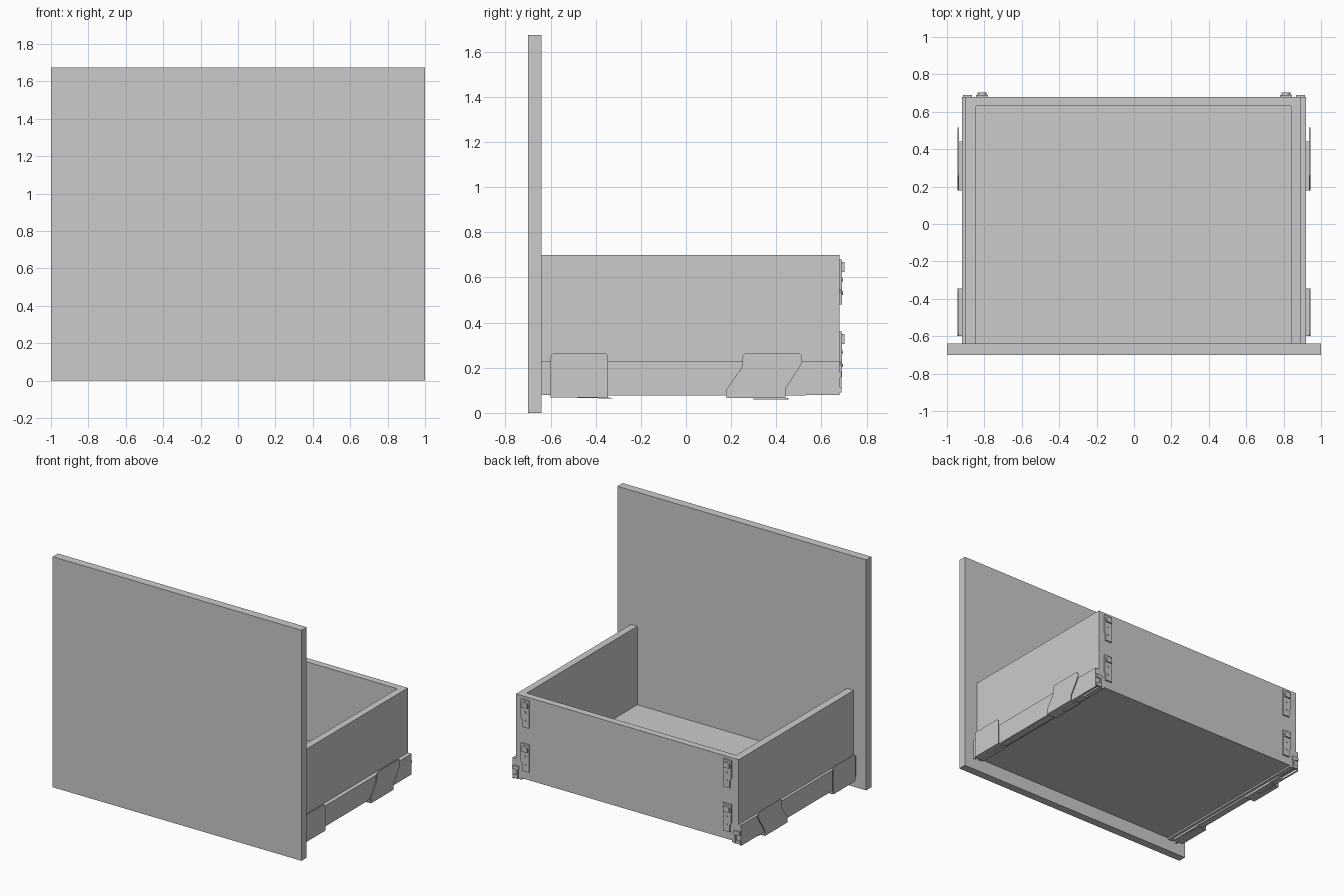
import bpy, bmesh, math

if "Cube" in bpy.data.objects:
    bpy.data.objects.remove(bpy.data.objects["Cube"])


def finish(name, bm):
    bmesh.ops.recalc_face_normals(bm, faces=bm.faces)
    me = bpy.data.meshes.new(name)
    bm.to_mesh(me)
    bm.free()
    ob = bpy.data.objects.new(name, me)
    bpy.context.collection.objects.link(ob)
    return ob


def prism(name, pts, a, b, axis):
    """Extrude a 2D outline from a to b along an axis (x: yz, y: xz, z: xy)."""
    def place(p, t):
        return {'x': (t, p[0], p[1]), 'y': (p[0], t, p[1]), 'z': (p[0], p[1], t)}[axis]
    bm = bmesh.new()
    face = bm.faces.new([bm.verts.new(place(p, a)) for p in pts])
    ext = bmesh.ops.extrude_face_region(bm, geom=[face])
    step = [q - p for p, q in zip(place((0, 0), a), place((0, 0), b))]
    bmesh.ops.translate(bm, vec=step,
                        verts=[v for v in ext['geom'] if isinstance(v, bmesh.types.BMVert)])
    return finish(name, bm)


def box(name, x0, x1, y0, y1, z0, z1):
    return prism(name, [(x0, y0), (x1, y0), (x1, y1), (x0, y1)], z0, z1, 'z')


def mirrored(ob):
    """Mirror a part across the centre plane x = 0."""
    ob.modifiers.new("mirror", 'MIRROR').use_axis = (True, False, False)
    return ob


def arc(cx, cz, r, a0, a1, n=5):
    return [(cx + r * math.cos(math.radians(a0 + (a1 - a0) * i / n)),
             cz + r * math.sin(math.radians(a0 + (a1 - a0) * i / n))) for i in range(n + 1)]


# Tall front panel and drawer box
box("front_panel", -1, 1, -0.70, -0.64, 0, 1.675)
box("left_wall", -0.90, -0.845, -0.64, 0.63, 0.10, 0.70)
box("right_wall", 0.84, 0.89, -0.64, 0.63, 0.10, 0.70)
box("back_wall", -0.90, 0.89, 0.63, 0.68, 0.10, 0.70)
box("floor_panel", -0.85, 0.84, -0.64, 0.63, 0.10, 0.13)

# Slide rails along the lower edge of each side
rail = [(0.885, 0.23), (0.92, 0.23), (0.92, 0.08), (0.91, 0.08), (0.91, 0.10), (0.885, 0.10)]
mirrored(prism("slide_rail", rail, -0.64, 0.68, 'y'))
mirrored(box("inner_runner", 0.845, 0.885, -0.64, 0.68, 0.088, 0.10))
mirrored(box("lower_runner", 0.865, 0.915, -0.60, 0.53, 0.076, 0.092))

# Front mounting plate: upright with a foot folded inward
front = [(-0.60, 0.07), (-0.345, 0.07)] + arc(-0.365, 0.245, 0.02, 0, 90) \
    + arc(-0.58, 0.245, 0.02, 90, 180)
mirrored(prism("front_mount", front, 0.936, 0.943, 'x'))
mirrored(box("front_mount_foot", 0.86, 0.943, -0.60, -0.345, 0.068, 0.075))
mirrored(prism("front_mount_tab", [(-0.52, 0.068), (-0.34, 0.068), (-0.325, 0.062), (-0.35, 0.064)],
               0.87, 0.90, 'x'))

# Rear mounting plate: slanted outline with a folded foot
rear = [(0.18, 0.068), (0.44, 0.068), (0.44, 0.105), (0.505, 0.205), (0.515, 0.225)] \
    + arc(0.495, 0.245, 0.02, 0, 90) + arc(0.27, 0.245, 0.02, 90, 180) \
    + [(0.25, 0.215), (0.243, 0.195), (0.18, 0.105)]
mirrored(prism("rear_mount", rear, 0.936, 0.943, 'x'))
mirrored(box("rear_mount_foot", 0.86, 0.943, 0.18, 0.44, 0.066, 0.073))
mirrored(box("rear_mount_tab", 0.87, 0.90, 0.30, 0.455, 0.06, 0.067))

# Hooked catches at the rear end of each rail
mirrored(box("rail_catch_upper", 0.865, 0.915, 0.675, 0.69, 0.155, 0.18))
mirrored(box("rail_catch_web", 0.87, 0.882, 0.675, 0.69, 0.09, 0.155))
mirrored(box("rail_catch_lower", 0.87, 0.915, 0.675, 0.688, 0.09, 0.115))

# Four clip plates with round knob and screws on the back wall
for label, top in (("upper", 0.68), ("lower", 0.36)):
    plate = [(0.78, top), (0.845, top), (0.845, top - 0.13), (0.835, top - 0.15),
             (0.835, top - 0.20), (0.78, top - 0.20)]
    mirrored(prism(label + "_clip_plate", plate, 0.68, 0.691, 'y'))
    knob = arc(0.812, top - 0.035, 0.024, 0, 180, 12) + [(0.788, top - 0.055), (0.836, top - 0.055)]
    mirrored(prism(label + "_clip_knob", knob, 0.69, 0.702, 'y'))
    for i, dz in enumerate((0.09, 0.15)):
        screw = arc(0.81, top - dz, 0.007, 0, 330, 11)
        mirrored(prism(f"{label}_clip_screw_{i + 1}", screw, 0.69, 0.695, 'y'))
